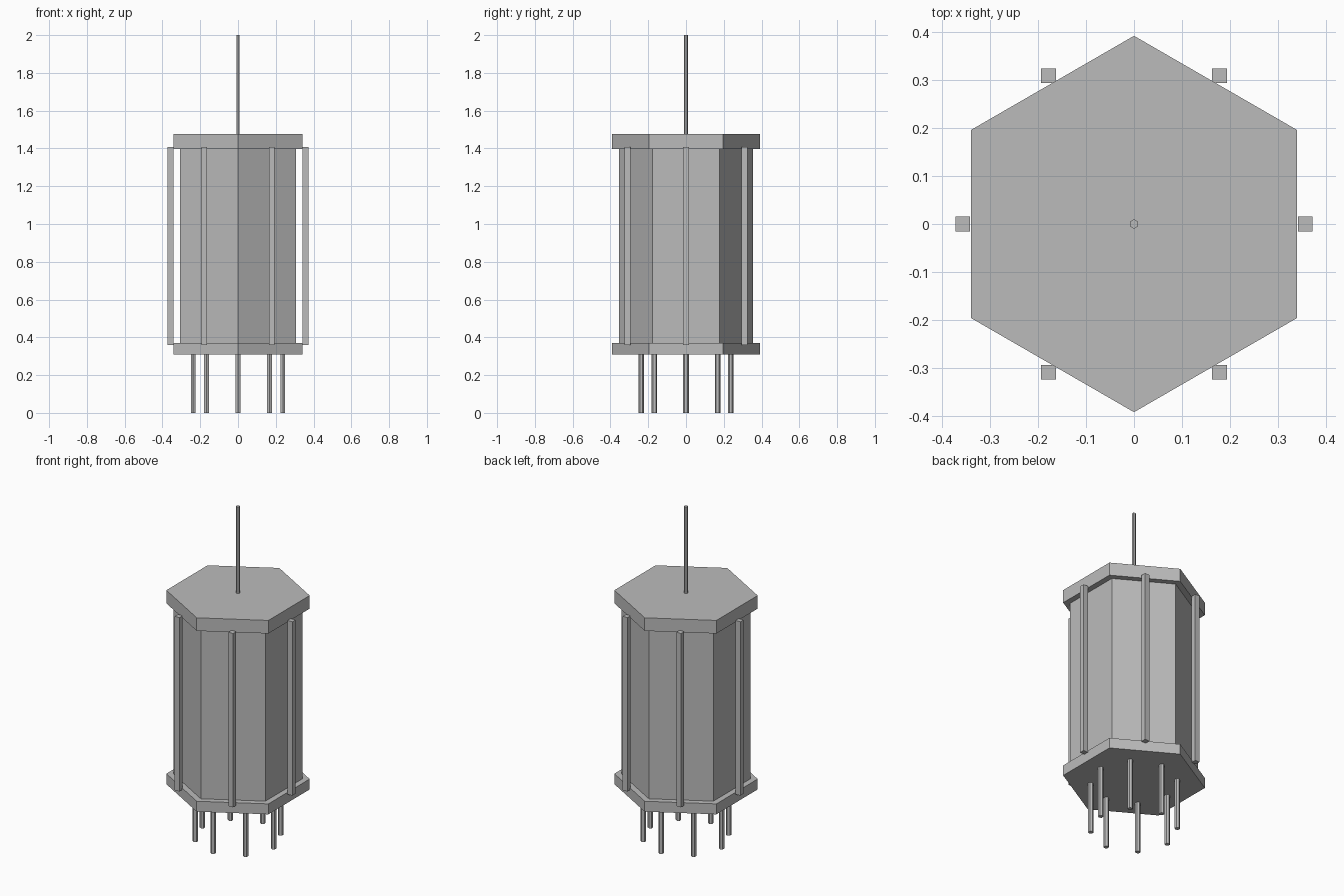
import bpy, bmesh, math
from mathutils import Matrix

if "Cube" in bpy.data.objects:
    bpy.data.objects.remove(bpy.data.objects["Cube"])

grey = bpy.data.materials.new("plain_grey")
grey.diffuse_color = (0.5, 0.5, 0.5, 1)
grey.use_nodes = True
grey.node_tree.nodes["Principled BSDF"].inputs["Base Color"].default_value = grey.diffuse_color


def finish(name, bm):
    mesh = bpy.data.meshes.new(name)
    bm.to_mesh(mesh)
    bm.free()
    mesh.materials.append(grey)
    obj = bpy.data.objects.new(name, mesh)
    bpy.context.collection.objects.link(obj)
    return obj


def hex_prism(name, radius, z0, z1, x=0, y=0):
    """Six-sided flat-shaded prism with corners pointing along y."""
    bm = bmesh.new()
    place = Matrix.Translation((x, y, (z0 + z1) / 2)) @ Matrix.Rotation(math.pi / 2, 4, 'Z')
    bmesh.ops.create_cone(bm, cap_ends=True, segments=6, radius1=radius,
                          radius2=radius, depth=z1 - z0, matrix=place)
    # make sure corners lie on the y axis whatever the primitive's start angle
    if max(v.co.y - y for v in bm.verts) < radius * 0.95:
        bmesh.ops.rotate(bm, verts=bm.verts, cent=(x, y, 0),
                         matrix=Matrix.Rotation(math.pi / 6, 3, 'Z'))
    return finish(name, bm)


def square_bar(name, size, z0, z1, x, y):
    bm = bmesh.new()
    place = Matrix.Translation((x, y, (z0 + z1) / 2)) @ Matrix.Diagonal((size, size, z1 - z0, 1))
    bmesh.ops.create_cube(bm, size=1, matrix=place)
    return finish(name, bm)


# Main housing and its end plates
hex_prism("body", 0.354, 0.36, 1.41, 0, 0)
hex_prism("top_plate", 0.393, 1.398, 1.477)
hex_prism("bottom_plate", 0.393, 0.308, 0.371)

# Thin mast on top
hex_prism("mast", 0.01, 1.47, 2.0)

# Upright bars around the housing
for i in range(6):
    a = i * math.pi / 3
    square_bar(f"side_bar_{i + 1}", 0.031, 0.36, 1.408,
               0.3575 * math.cos(a), 0.3575 * math.sin(a))

# Ring of legs underneath
for i in range(8):
    a = i * math.pi / 4
    hex_prism(f"leg_{i + 1}", 0.015, 0.0, 0.315,
              0.237 * math.cos(a), 0.237 * math.sin(a))
